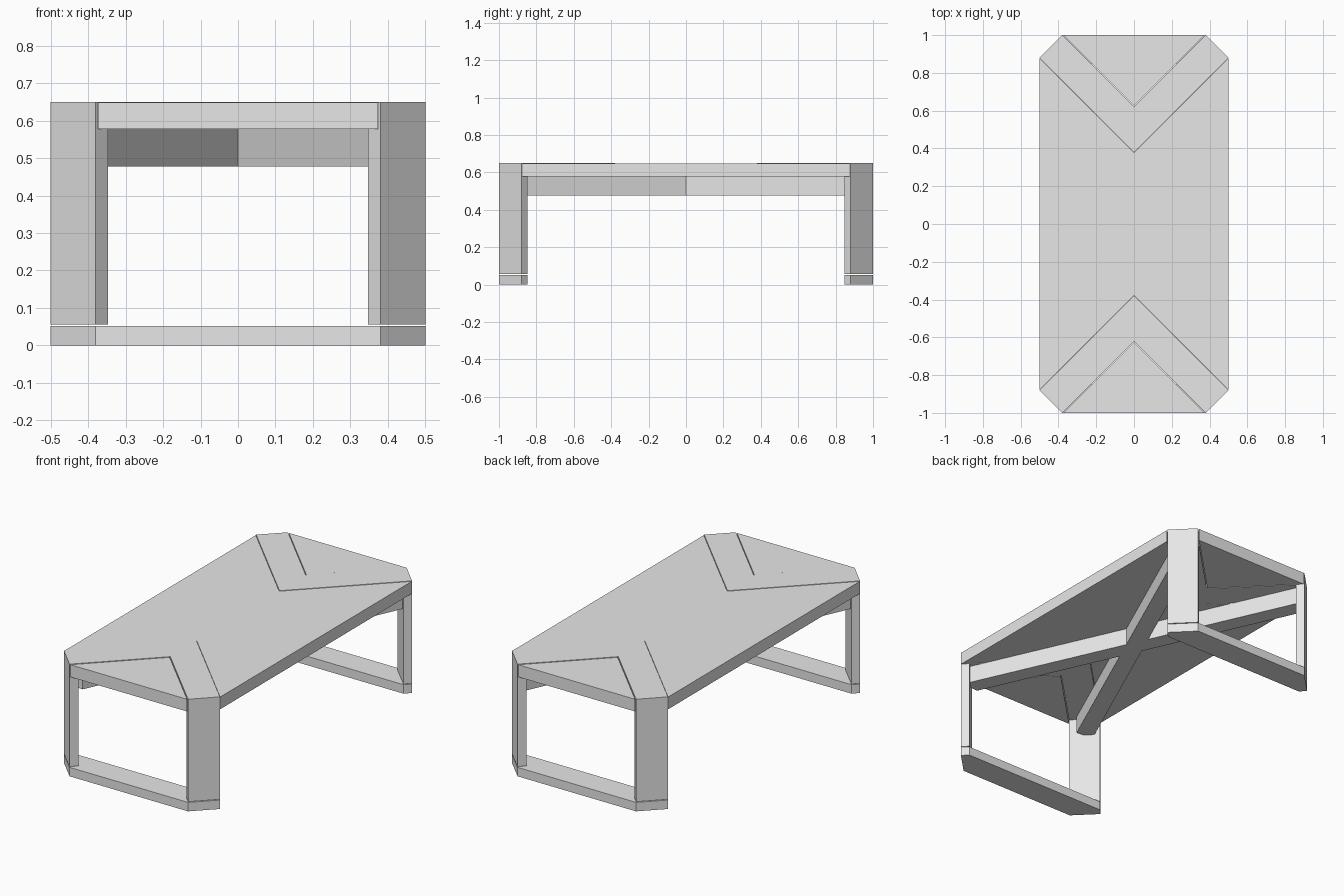
import bpy, bmesh, math

if "Cube" in bpy.data.objects:
    bpy.data.objects.remove(bpy.data.objects["Cube"])

wood = bpy.data.materials.new("light grey")
wood.diffuse_color = (0.8, 0.8, 0.8, 1)
wood.use_nodes = True
wood.node_tree.nodes["Principled BSDF"].inputs["Base Color"].default_value = wood.diffuse_color

TOP, UNDER, FOOT = 0.648, 0.577, 0.052
GAP = 0.003   # half of each seam
D = 0.033     # diagonal inset of the leg's inner face


def prism(name, pts, z0, z1):
    """Extrude a plan outline from z0 to z1."""
    bm = bmesh.new()
    face = bm.faces.new([bm.verts.new((x, y, z0)) for x, y in pts])
    ext = bmesh.ops.extrude_face_region(bm, geom=[face])
    for v in ext["geom"]:
        if isinstance(v, bmesh.types.BMVert):
            v.co.z = z1
    bmesh.ops.recalc_face_normals(bm, faces=bm.faces)
    mesh = bpy.data.meshes.new(name)
    bm.to_mesh(mesh)
    bm.free()
    mesh.materials.append(wood)
    obj = bpy.data.objects.new(name, mesh)
    bpy.context.collection.objects.link(obj)
    return obj


# central top panel with a V notch at each end
g = GAP
prism("centre_panel", [(0.5, -0.88 + g), (0.5, 0.88 - g), (0, 0.38 - g),
                       (-0.5, 0.88 - g), (-0.5, -0.88 + g), (0, -0.38 + g)],
      UNDER, TOP)

for end, s in (("front", -1), ("back", 1)):
    # V-shaped band running to both legs
    band = [(0.5, 0.88), (0.38, 1), (0, 0.62), (-0.38, 1), (-0.5, 0.88), (0, 0.38)]
    prism(end + "_band", [(x, y * s) for x, y in band], UNDER, TOP + 0.002)
    # triangular end panel
    tri = [(0.38 - 2 * g, 1), (-0.38 + 2 * g, 1), (0, 0.62 + 2 * g)]
    prism(end + "_end_panel", [(x, y * s) for x, y in tri], UNDER, TOP)
    # floor rail with chamfered corners
    rail = [(0.38, 1), (0.5, 0.88), (0.5 - D, 0.88 - D),
            (-0.5 + D, 0.88 - D), (-0.5, 0.88), (-0.38, 1)]
    prism(end + "_floor_rail", [(x, y * s) for x, y in rail], 0, FOOT)
    # diagonal slab legs
    for side, t in (("left", -1), ("right", 1)):
        leg = [(0.38, 1), (0.5, 0.88), (0.5 - D, 0.88 - D), (0.38 - D, 1 - D)]
        prism(f"{end}_{side}_leg", [(x * t, y * s) for x, y in leg],
              FOOT + 0.004, UNDER)

# crossed beams under the top, leg to leg
ex, ey, half = 0.41, 0.91, 0.05
length = math.hypot(ex, ey)
nx, ny = ey / length * half, -ex / length * half
for name, t in (("beam_a", 1), ("beam_b", -1)):
    beam = [(ex + nx, ey + ny), (ex - nx, ey - ny),
            (-ex - nx, -ey - ny), (-ex + nx, -ey + ny)]
    # trim the ends parallel to the leg faces
    k = math.tan(math.radians(45) - math.atan2(ex, ey)) * half / length
    beam = [(x + ex * f * k, y + ey * f * k)
            for (x, y), f in zip(beam, (-1, 1, -1, 1))]
    beam = [(x * t, y) for x, y in beam]
    prism(name, beam, 0.477, UNDER)
